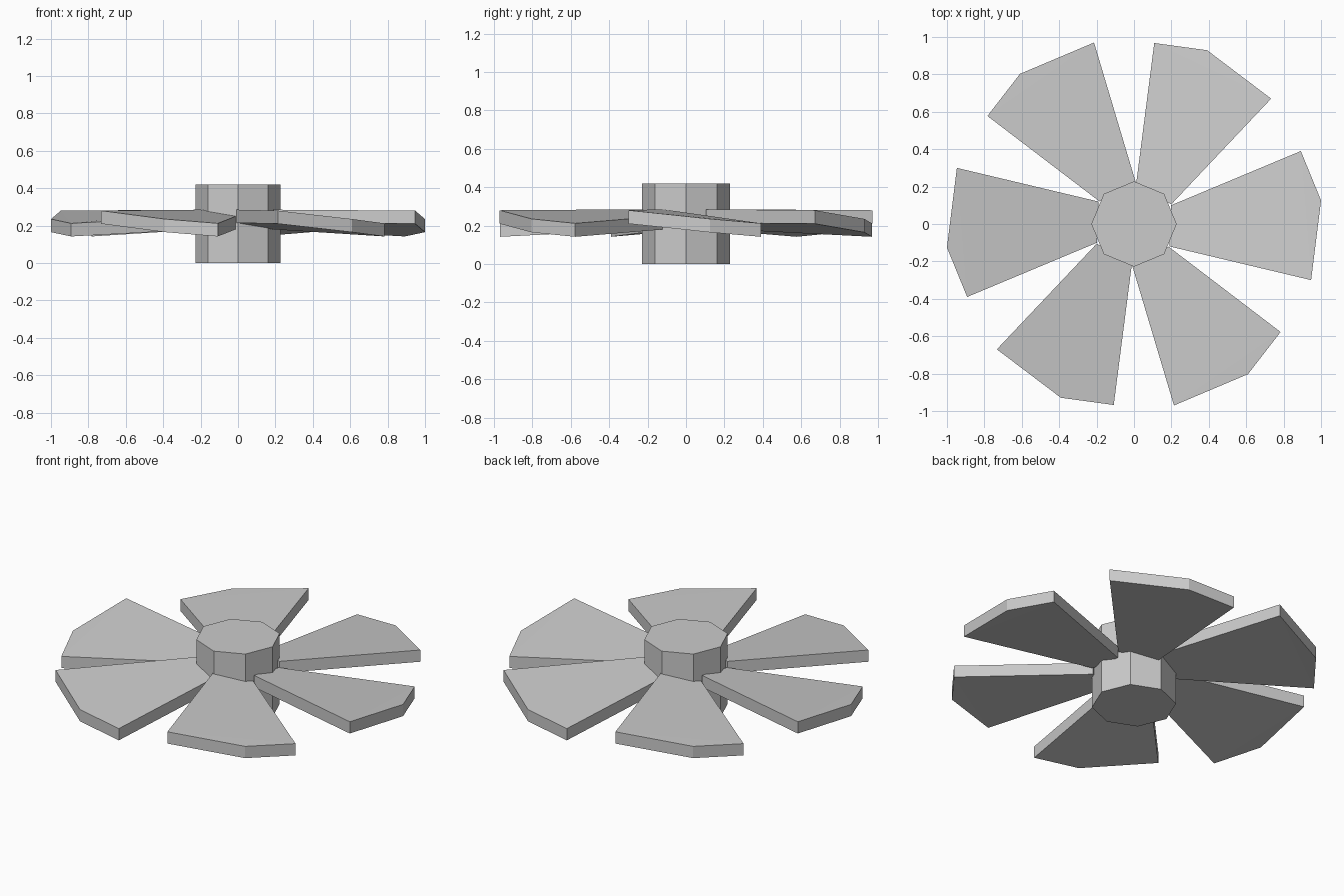
import bpy, bmesh, math
from mathutils import Matrix, Vector

if "Cube" in bpy.data.objects:
    bpy.data.objects.remove(bpy.data.objects["Cube"])

grey = bpy.data.materials.new("plain grey")
grey.diffuse_color = (0.6, 0.6, 0.6, 1)
grey.use_nodes = True
grey.node_tree.nodes["Principled BSDF"].inputs["Base Color"].default_value = grey.diffuse_color

THICK = 0.07
# one blade outline, with the height of its upper surface (twisted pitch)
BLADE = [(0.19, -0.12, 0.285), (0.947, -0.30, 0.28), (0.992, 0.126, 0.235),
         (0.892, 0.39, 0.212), (0.198, 0.10, 0.25)]
BLADE[2] = (1.0, 0.126, 0.235)


def finish(name, bm):
    bmesh.ops.recalc_face_normals(bm, faces=bm.faces)
    mesh = bpy.data.meshes.new(name)
    bm.to_mesh(mesh)
    bm.free()
    mesh.materials.append(grey)
    obj = bpy.data.objects.new(name, mesh)
    bpy.context.collection.objects.link(obj)
    return obj


# hub: eight-sided prism with corners on the axes
bm = bmesh.new()
bmesh.ops.create_cone(bm, cap_ends=True, segments=8, radius1=0.228, radius2=0.228,
                      depth=0.42, matrix=Matrix.Translation((0, 0, 0.21)))
# make sure a corner lies on the x axis
v = bm.verts[:][0].co
step = math.pi / 4
off = math.atan2(v.y, v.x) % step
bmesh.ops.rotate(bm, verts=bm.verts, cent=(0, 0, 0), matrix=Matrix.Rotation(-off, 3, 'Z'))
finish("hub", bm)

# six twisted blades around the hub
for i in range(6):
    bm = bmesh.new()
    turn = Matrix.Rotation(math.radians(60 * i), 3, 'Z')
    top = [bm.verts.new(turn @ Vector(p)) for p in BLADE]
    low = [bm.verts.new(t.co - Vector((0, 0, THICK))) for t in top]
    for ring in (top, low):
        bm.faces.new([ring[0], ring[1], ring[3], ring[4]])   # main panel
        bm.faces.new([ring[1], ring[2], ring[3]])            # tip
    for a in range(5):
        b = (a + 1) % 5
        bm.faces.new([top[a], low[a], low[b], top[b]])
    finish(f"blade_{i + 1}", bm)
